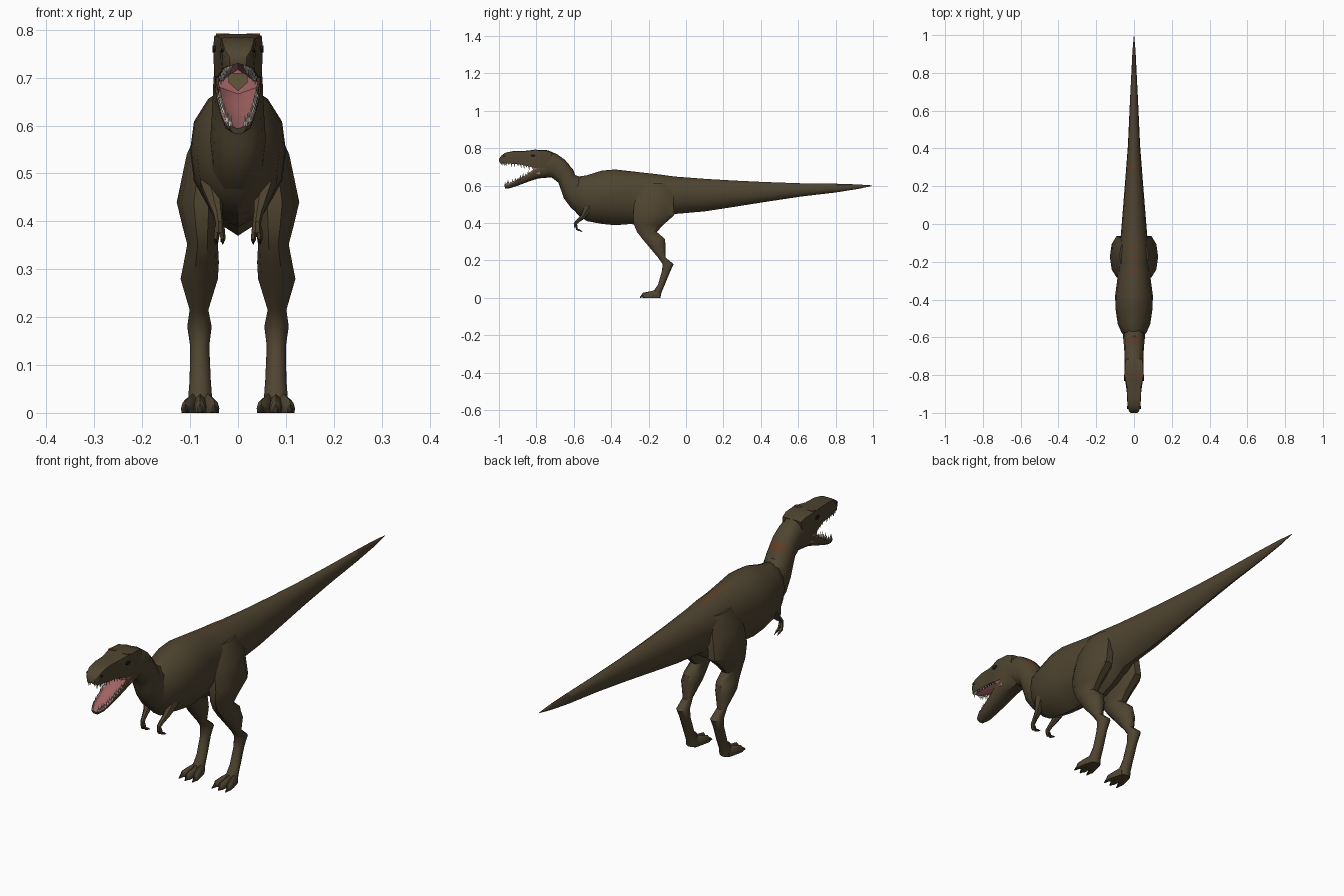
import bpy, bmesh, math
from mathutils import Vector

if "Cube" in bpy.data.objects:
    bpy.data.objects.remove(bpy.data.objects["Cube"])

def mat(name, rgb):
    m = bpy.data.materials.new(name)
    m.diffuse_color = (*rgb, 1)
    m.use_nodes = True
    m.node_tree.nodes["Principled BSDF"].inputs["Base Color"].default_value = m.diffuse_color
    return m

HIDE = mat("olive hide", (.078, .058, .030))
RUST = mat("rust stripe", (.125, .047, .018))
DARK = mat("dark tail patch", (.050, .030, .018))
PINK = mat("mouth pink", (.36, .125, .125))
TOOTH = mat("ivory tooth", (.60, .56, .48))
EYE = mat("eye dark", (.012, .010, .008))
CLAW = mat("claw dark", (.030, .025, .020))
THROAT = mat("throat tan", (.13, .09, .04))

def finish(bm, name, mats, rule=None, angle=42):
    bmesh.ops.recalc_face_normals(bm, faces=bm.faces)
    bm.normal_update()
    for f in bm.faces:
        if rule:
            f.material_index = rule(f.calc_center_median(), f.normal)
    me = bpy.data.meshes.new(name)
    bm.to_mesh(me)
    bm.free()
    for m in mats:
        me.materials.append(m)
    ob = bpy.data.objects.new(name, me)
    bpy.context.collection.objects.link(ob)
    bpy.context.view_layer.objects.active = ob
    ob.select_set(True)
    bpy.ops.object.shade_smooth_by_angle(angle=math.radians(angle))
    ob.select_set(False)
    return ob

def skin(name, rings, mats=(HIDE,), rule=None):
    """Bridge rings of equal size and cap both ends."""
    bm = bmesh.new()
    vs = [[bm.verts.new(p) for p in r] for r in rings]
    n = len(vs[0])
    for a, b in zip(vs, vs[1:]):
        for i in range(n):
            j = (i + 1) % n
            bm.faces.new((a[i], a[j], b[j], b[i]))
    bm.faces.new(vs[0])
    bm.faces.new(vs[-1])
    return finish(bm, name, mats, rule)

def section(s, half, cx=0):
    """Ring from (y top, z top, y bottom, z bottom, half width) and a half outline."""
    yt, zt, yb, zb, w = s
    pts = half + [(-u, v) for u, v in half[-2:0:-1]]
    return [Vector((cx + u * w, yb + (yt - yb) * v, zb + (zt - zb) * v)) for u, v in pts]

def tube(name, path, mats=(HIDE,), n=7):
    """Tapered tube along (x, y, z, radius) points."""
    P = [Vector(p[:3]) for p in path]
    rings = []
    for i, p in enumerate(P):
        d = (P[min(i + 1, len(P) - 1)] - P[max(i - 1, 0)]).normalized()
        a = Vector((1, 0, 0))
        a = (a - d * a.dot(d)).normalized()
        b = d.cross(a)
        r = path[i][3]
        rings.append([p + r * (a * math.cos(k * math.tau / n) + b * math.sin(k * math.tau / n)) for k in range(n)])
    return skin(name, rings, mats)

# Body and tail: (y, z bottom, z top, half width)
body = [(-.60, .47, .63, .045), (-.575, .44, .648, .066), (-.53, .41, .655, .086), (-.45, .395, .68, .098),
        (-.38, .388, .686, .10), (-.29, .395, .676, .088), (-.22, .37, .668, .085), (-.14, .40, .659, .082),
        (-.06, .448, .648, .070), (.10, .462, .636, .057), (.25, .485, .627, .045), (.42, .512, .619, .032),
        (.62, .542, .612, .023), (.80, .563, .610, .014), (.92, .582, .606, .008), (.995, .598, .601, .001)]
stripes = [(-.26, -.24), (-.21, -.195), (-.18, -.165), (-.13, -.11), (.20, .212), (.295, .31)]

def body_at(y):
    for a, b in zip(body, body[1:]):
        if a[0] <= y <= b[0]:
            t = (y - a[0]) / (b[0] - a[0])
            return tuple(p + (q - p) * t for p, q in zip(a, b))

ys = sorted({b[0] for b in body} | {e for s in stripes for e in s})
torso = [(0, 1), (.28, .975), (.62, .90), (.92, .74), (1, .54), (.92, .32), (.55, .10), (0, 0)]

def body_colour(c, n):
    if n.z > .5 and abs(c.x) < .02:
        if any(a < c.y < b for a, b in stripes):
            return 1
        if .80 < c.y < .92:
            return 2
    return 0

skin("body_and_tail", [section((y, t, y, b, w), torso) for y, b, t, w in map(body_at, ys)],
     (HIDE, RUST, DARK), body_colour)

# Neck, ending in the pink back of the mouth
neck_half = [(0, 1), (.45, .97), (.85, .82), (1, .55), (.9, .25), (.5, .05), (0, 0)]
neck = [(-.54, .64, -.54, .43, .06), (-.592, .655, -.61, .475, .058), (-.603, .685, -.652, .53, .055),
        (-.618, .702, -.662, .56, .054), (-.627, .715, -.668, .575, .053),
        (-.648, .738, -.682, .615, .052), (-.69, .768, -.72, .645, .050), (-.735, .787, -.77, .645, .049),
        (-.80, .78, -.80, .645, .045)]
skin("neck", [section(s, neck_half) for s in neck], (HIDE, RUST, PINK),
     lambda c, n: 2 if n.y < -.95 and c.y < -.79 else (1 if .69 < c.z < .71 and c.y > -.64 else 0))

# Upper head with brow corners and a blunt snout
head_half = [(0, 1), (.55, 1), (.95, .97), (1, .70), (.97, .30), (.92, 0), (.68, 0), (0, .25)]
head = [(-.715, .778, -.735, .68, .046), (-.745, .789, -.755, .685, .050), (-.805, .791, -.815, .695, .052),
        (-.83, .789, -.845, .704, .046), (-.865, .785, -.88, .712, .039), (-.92, .785, -.925, .716, .037),
        (-.965, .776, -.965, .720, .034), (-.988, .76, -.985, .722, .029), (-1, .742, -.998, .726, .018)]
skin("upper_head", [section(s, head_half) for s in head], (HIDE, PINK),
     lambda c, n: 1 if n.z < -.5 and abs(c.x) < .033 else 0)

# Lower jaw with pink hollow inside
jaw_half = [(0, .55), (.78, .8), (.9, 1), (1, .8), (.9, .35), (.5, .03), (0, 0)]
jaw = [(-.73, .715, -.71, .645, .046), (-.815, .687, -.79, .638, .049), (-.85, .660, -.84, .622, .044),
       (-.90, .634, -.89, .603, .037), (-.95, .611, -.94, .586, .029), (-.972, .602, -.966, .583, .017)]
skin("lower_jaw", [section(s, jaw_half) for s in jaw], (HIDE, PINK),
     lambda c, n: 1 if n.z > .3 and abs(c.x) < .036 and n.y < .2 else 0)

# Cheek webs joining the jaws, and the tan throat
for s in (1, -1):
    skin("cheek_web", [[Vector((s * x, y, z)) for y, z in ((-.78, .71), (-.832, .703), (-.815, .685), (-.835, .668), (-.78, .66))]
                       for x in (.040, .046)], (PINK,))
skin("throat", [[Vector((0, y, .672)), Vector((.02, y, .69)), Vector((.02, y, .71)), Vector((-.02, y, .71)), Vector((-.02, y, .69))]
                for y in (-.80, -.808)], (THROAT,))

# Teeth along both jaw edges
def teeth(name, rail, count, up):
    bm = bmesh.new()
    for k in range(count):
        t = k / (count - 1) * (len(rail) - 1)
        i = min(int(t), len(rail) - 2)
        p = Vector(rail[i]).lerp(Vector(rail[i + 1]), t - i)
        h = .012 + .009 * (k % 3 != 1)
        for s in (1, -1):
            base = [bm.verts.new((s * p.x + .0042 * math.cos(a), p.y + .0048 * math.sin(a), p.z - up * .003))
                    for a in (0, math.pi / 2, math.pi, math.pi * 1.5)]
            tip = bm.verts.new((s * p.x * .96, p.y + .003, p.z + up * h))
            for j in range(4):
                bm.faces.new((base[j], base[(j + 1) % 4], tip))
            bm.faces.new(base)
    finish(bm, name, (TOOTH,), angle=20)

teeth("upper_teeth", [(s[4] * .8, s[2] + .004, s[3]) for s in head[3:]], 14, -1)
teeth("lower_teeth", [(s[4] * .88, s[0] + .004, s[1]) for s in jaw[2:]], 12, 1)

# Leg rings: (z, y front, y back, x inner, x outer)
leg = [(.61, -.23, -.10, .03, .075), (.54, -.275, -.065, .025, .107), (.44, -.285, -.062, .025, .128),
       (.39, -.28, -.12, .035, .116), (.352, -.263, -.155, .042, .106), (.315, -.235, -.112, .040, .113),
       (.28, -.205, -.108, .042, .120), (.215, -.150, -.108, .062, .101), (.18, -.125, -.066, .055, .106),
       (.14, -.130, -.084, .060, .100), (.07, -.150, -.113, .057, .101), (.03, -.178, -.130, .054, .104),
       (0, -.185, -.137, .052, .106)]
toe_half = [(0, 1), (.7, .8), (1, .35), (.9, 0), (0, 0)]
N = 10
for s, side in ((1, "left"), (-1, "right")):
    rings = []
    for z, f, b, xi, xo in leg:
        rings.append([Vector((s * ((xi + xo) / 2 + (xo - xi) / 2 * math.cos(k * math.tau / N)),
                              (f + b) / 2 + (b - f) / 2 * math.sin((k * math.tau / N)) * 1.03, z)) for k in range(N)])
    skin(side + "_leg", rings)
    # Three toes with claws
    for k in (-1, 0, 1):
        fwd = -.012 if k == 0 else 0
        toe = [(-.145, .045, -.145, 0, .013, .35), (-.185, .036, -.185, 0, .014, .7), (-.218 + fwd, .027, -.218 + fwd, 0, .011, 1),
               (-.224 + fwd, .019, -.224 + fwd, .001, .007, 1.04), (-.243 + fwd * .3, .004, -.243 + fwd * .3, 0, .002, 1.1)]
        skin(side + "_toe", [section(q[:5], toe_half, s * (.079 + k * .029 * q[5])) for q in toe],
             (HIDE, CLAW), lambda c, n, f=fwd: 1 if c.y < -.225 + f * .7 else 0)
    # Small bent arm with two fingers
    tube(side + "_arm", [(s * .058, -.49, .54, .03), (s * .054, -.525, .475, .026), (s * .046, -.552, .432, .014),
                         (s * .042, -.575, .414, .010), (s * .039, -.592, .397, .009), (s * .039, -.588, .378, .010)])
    for dx in (-.007, .007):
        tube(side + "_finger", [(s * .039 + dx * .7, -.589, .388, .006), (s * .039 + dx, -.583, .366, .006),
                                (s * .039 + dx, -.567, .360, .005)], n=5)
        tube(side + "_finger_claw", [(s * .039 + dx, -.569, .361, .0045), (s * .039 + dx, -.553, .352, .001)], (CLAW,), 5)
    # Eye and nostril plates
    for name, y, z, x, r in (("eye", -.818, .760, .0495, .011), ("nostril", -.972, .757, .0318, .006)):
        skin(side + "_" + name, [[Vector((s * (x + d), y + 1.3 * r * math.cos(a * math.tau / 8), z + .7 * r * math.sin(a * math.tau / 8)))
                                  for a in range(8)] for d in (-.002, .004)], (EYE,))
    # Rust patch on the back corner of the brow
    skin(side + "_brow_stripe", [[Vector((s * x, y, z)) for x, y in ((.018, -.812), (.046, -.812), (.046, -.798), (.018, -.798))]
                                 for z in (.785, .792)], (RUST,))
